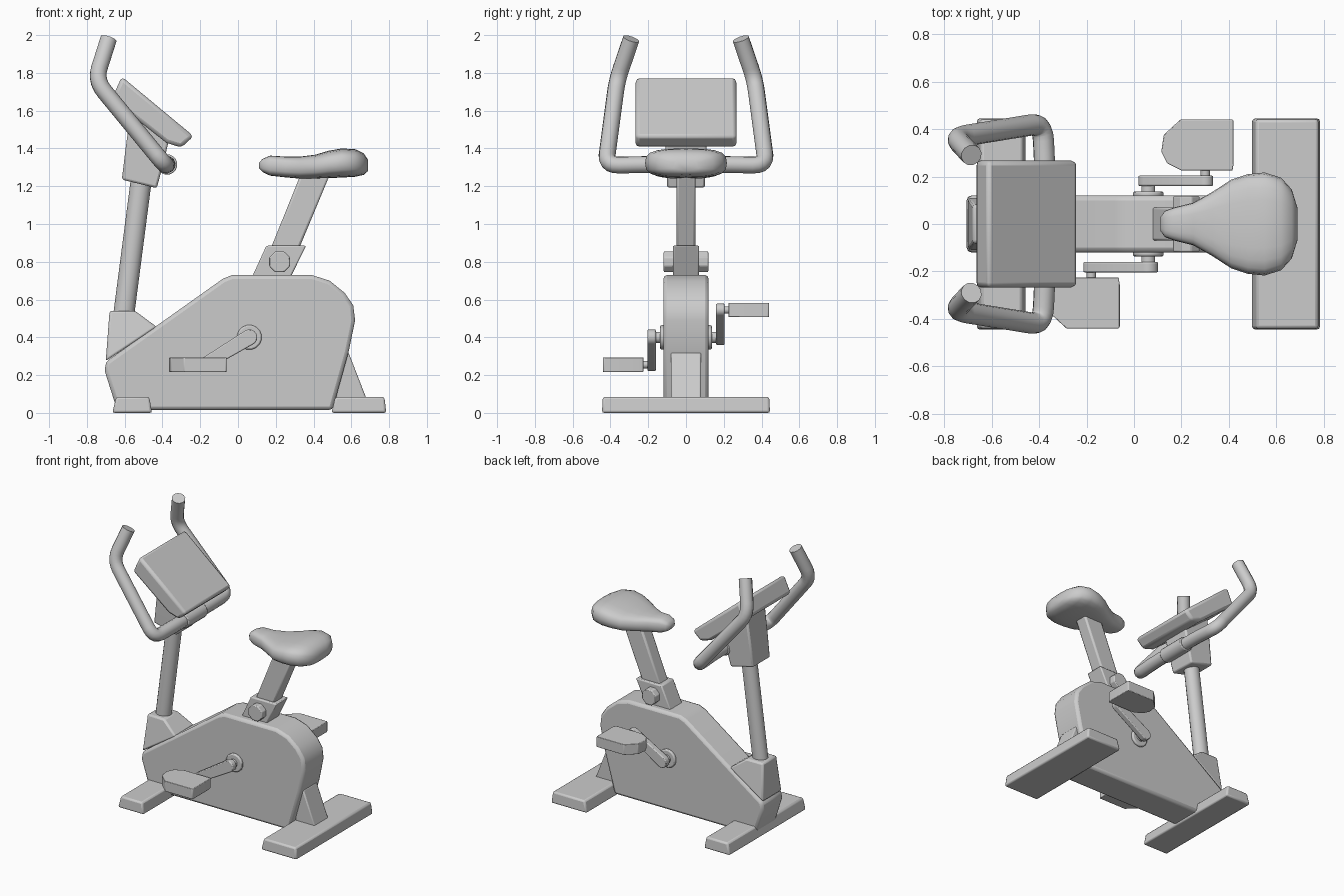
import bpy, bmesh
from math import sin, cos, pi, atan2
from mathutils import Vector

if "Cube" in bpy.data.objects:
    bpy.data.objects.remove(bpy.data.objects["Cube"])


def loft(name, rings, bevel=0.0, segs=2, angle=35):
    """Skin equal-length rings of points and cap both ends."""
    bm = bmesh.new()
    vs = [[bm.verts.new(p) for p in r] for r in rings]
    n = len(rings[0])
    for a, b in zip(vs, vs[1:]):
        for i in range(n):
            bm.faces.new((a[i], a[(i + 1) % n], b[(i + 1) % n], b[i]))
    bm.faces.new(vs[0])
    bm.faces.new(vs[-1])
    bmesh.ops.recalc_face_normals(bm, faces=bm.faces)
    me = bpy.data.meshes.new(name)
    bm.to_mesh(me)
    bm.free()
    ob = bpy.data.objects.new(name, me)
    bpy.context.collection.objects.link(ob)
    if bevel:
        m = ob.modifiers.new("bevel", 'BEVEL')
        m.width, m.segments, m.limit_method = bevel, segs, 'ANGLE'
    smooth(ob, angle)
    return ob


def smooth(ob, angle=35):
    bpy.ops.object.select_all(action='DESELECT')
    ob.select_set(True)
    bpy.context.view_layer.objects.active = ob
    bpy.ops.object.shade_smooth_by_angle(angle=angle * pi / 180)


def side_prism(name, pts, y0, y1, bevel=0.0):
    """Extrude an x-z outline between two y values."""
    return loft(name, [[(x, y, z) for x, z in pts] for y in (y0, y1)], bevel)


def rect(x0, x1, h, z, z2=None):
    z2 = z if z2 is None else z2
    return [(x0, -h, z), (x1, -h, z2), (x1, h, z2), (x0, h, z)]


def y_cyl(name, x, z, r, y0, y1, n=16, bevel=0.0):
    pts = [(x + r * cos(2 * pi * (i + .5) / n), z + r * sin(2 * pi * (i + .5) / n)) for i in range(n)]
    return side_prism(name, pts, y0, y1, bevel)


def rounded_path(pts, r, n=5):
    """Round the inner corners of a polyline with quadratic arcs."""
    pts = [Vector(p) for p in pts]
    out = [pts[0]]
    for a, b, c in zip(pts, pts[1:], pts[2:]):
        p, q = b + (a - b).normalized() * r, b + (c - b).normalized() * r
        for i in range(n + 1):
            t = i / n
            out.append(p * (1 - t) ** 2 + b * 2 * t * (1 - t) + q * t * t)
    return out + [pts[-1]]


def tube(name, pts, r):
    cu = bpy.data.curves.new(name, 'CURVE')
    cu.dimensions, cu.bevel_depth, cu.bevel_resolution, cu.use_fill_caps = '3D', r, 4, True
    sp = cu.splines.new('POLY')
    sp.points.add(len(pts) - 1)
    for p, v in zip(sp.points, pts):
        p.co = (*v, 1)
    ob = bpy.data.objects.new(name, cu)
    bpy.context.collection.objects.link(ob)
    bpy.ops.object.select_all(action='DESELECT')
    ob.select_set(True)
    bpy.context.view_layer.objects.active = ob
    bpy.ops.object.convert(target='MESH')
    smooth(bpy.context.view_layer.objects.active, 40)


# floor feet
loft("front_foot", [rect(-.665, -.455, .445, 0), rect(-.645, -.47, .44, .085)], .012)
loft("rear_foot", [rect(.495, .785, .445, 0), rect(.515, .775, .44, .085)], .012)

# flywheel housing
side_prism("housing", [(-.64, .015), (-.705, .22), (-.70, .27), (-.08, .71), (-.03, .73),
                       (.39, .73), (.485, .70), (.565, .635), (.61, .57), (.62, .49),
                       (.585, .32), (.50, .015)], -.12, .12, .02)

# rear strut down to the foot
side_prism("rear_strut", [(.52, .05), (.69, .05), (.585, .32), (.52, .32)], -.08, .08, .008)

# front post and its shroud
loft("post_shroud", [rect(-.70, -.43, .112, .275, .455), rect(-.68, -.545, .08, .54)], .012)
ring = [(cos(2 * pi * i / 16), sin(2 * pi * i / 16)) for i in range(16)]
loft("front_post", [[(cx + .056 * c, .05 * s, z) for c, s in ring]
                    for cx, z in ((-.61, .48), (-.51, 1.25))])

# console neck and panel
loft("console_neck", [rect(-.615, -.43, .10, 1.235, 1.19), rect(-.595, -.395, .105, 1.40, 1.32),
                      rect(-.565, -.36, .11, 1.62, 1.47)], .012)
side_prism("console", [(-.615, 1.78), (-.235, 1.465), (-.30, 1.405), (-.38, 1.43), (-.67, 1.66)],
           -.267, .267, .02)

# handlebar, mirrored half path joined into one tube
half = [(-.685, .29, 1.98), (-.755, .365, 1.76), (-.385, .425, 1.31), (-.375, .22, 1.315)]
path = half + [(x, -y, z) for x, y, z in reversed(half)]
tube("handlebar", rounded_path(path, .075), .045)
y_cyl("handlebar_clamp", -.375, 1.315, .054, -.11, .11, 16, .006)

# seat post sleeve, knob and post
loft("seat_sleeve", [rect(.07, .275, .07, .71), rect(.15, .36, .07, .885)], .008)
y_cyl("sleeve_knob", .22, .80, .06, -.118, .118, 8, .006)
loft("seat_post", [rect(.165, .315, .05, .85), rect(.335, .49, .05, 1.27)], .012)

# saddle: sections of x, half width, bottom, top
sections = [(.112, .03, 1.295, 1.325), (.13, .055, 1.275, 1.345), (.17, .07, 1.256, 1.362),
            (.25, .09, 1.247, 1.357), (.33, .135, 1.24, 1.357), (.41, .187, 1.24, 1.367),
            (.48, .21, 1.243, 1.388), (.55, .217, 1.246, 1.40), (.62, .195, 1.25, 1.396),
            (.665, .145, 1.26, 1.375), (.688, .07, 1.28, 1.34)]
rings = []
for x, w, b, t in sections:
    r = []
    for i in range(20):
        a = 2 * pi * i / 20
        c, s = cos(a), sin(a)
        e = .65
        r.append((x, w * abs(c) ** e * (1 if c > 0 else -1),
                  (b + t) / 2 + (t - b) / 2 * abs(s) ** e * (1 if s > 0 else -1)))
    rings.append(r)
loft("saddle", rings, angle=60)

# cranks and pedals on both sides, half a turn apart
CX, CZ = .06, .40
y_cyl("crank_hub", CX, CZ, .066, -.137, .137, 16, .008)
y_cyl("crank_axle", CX, CZ, .03, -.17, .17)
pedal = [(.12, .21), (.12, .03), (.115, 0), (-.10, 0), (-.16, .03), (-.185, .08),
         (-.175, .15), (-.105, .215), (.115, .215)]
for side, tag in ((-1, "left"), (1, "right")):
    px, pz = CX + side * .24, CZ + side * .145
    a0 = atan2(pz - CZ, px - CX)
    arm = [(cx + r * cos(a0 + o + pi * i / 8), cz + r * sin(a0 + o + pi * i / 8))
           for cx, cz, o, r in ((CX, CZ, pi / 2, .042), (px, pz, -pi / 2, .034)) for i in range(9)]
    side_prism(tag + "_crank_arm", arm, side * .16, side * .204, .006)
    y_cyl(tag + "_pedal_spindle", px, pz, .02, side * .19, side * .26, 12)
    loft(tag + "_pedal", [[(px + x, side * (.225 + y), pz + dz) for x, y in pedal]
                          for dz in (-.038, .038)], .01)
